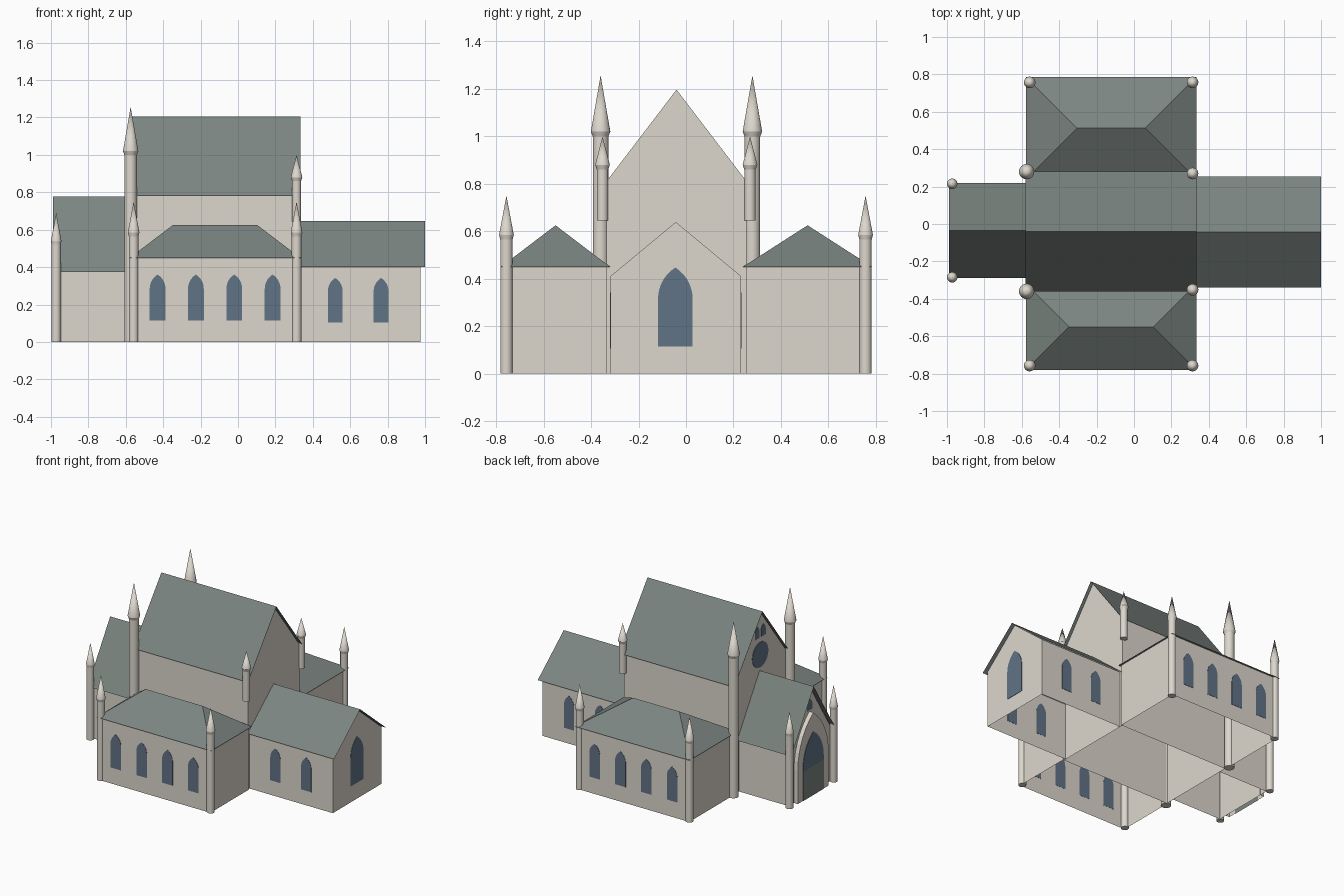
import bpy, bmesh, math
from mathutils import Matrix

cube = bpy.data.objects.get("Cube")
if cube:
    bpy.data.objects.remove(cube, do_unlink=True)


def material(name, rgb):
    m = bpy.data.materials.new(name)
    m.use_nodes = True
    m.diffuse_color = (*rgb, 1)
    bsdf = next(n for n in m.node_tree.nodes if n.type == 'BSDF_PRINCIPLED')
    bsdf.inputs["Base Color"].default_value = (*rgb, 1)
    bsdf.inputs["Roughness"].default_value = 0.9
    return m


STONE = material("pale stone", (0.72, 0.68, 0.61))
SLATE = material("grey green slate", (0.2, 0.235, 0.22))
GLASS = material("blue glass", (0.12, 0.172, 0.24))


def finish(name, bm, mat):
    bmesh.ops.recalc_face_normals(bm, faces=bm.faces)
    mesh = bpy.data.meshes.new(name)
    bm.to_mesh(mesh)
    bm.free()
    mesh.materials.append(mat)
    ob = bpy.data.objects.new(name, mesh)
    bpy.context.collection.objects.link(ob)
    return ob


def prism(name, outline, axis, a, b, mat):
    """Extrude an upright (across, z) outline along x or y; the ground side stays open."""
    bm = bmesh.new()
    ends = []
    for t in (a, b):
        ends.append([bm.verts.new((t, u, z) if axis == 'x' else (u, t, z)) for u, z in outline])
        bm.faces.new(ends[-1])
    n = len(outline)
    for i in range(n):
        j = (i + 1) % n
        if outline[i][1] or outline[j][1]:
            bm.faces.new((ends[0][i], ends[0][j], ends[1][j], ends[1][i]))
    return finish(name, bm, mat)


def arch(centre, half, bottom, spring, apex, steps=7):
    """Pointed arch outline, from the right foot over the apex to the left foot."""
    rise = apex - spring
    r = (half ** 2 + rise ** 2) / (2 * half)
    top = math.atan2(rise, r - half)
    side = [(half, bottom)]
    for i in range(steps + 1):
        t = top * i / steps
        side.append((half - r + r * math.cos(t), spring + r * math.sin(t)))
    left = [(-u, z) for u, z in reversed(side[:-1])]
    return [(centre + u, z) for u, z in side + left]


def gabled(name, walls, roof, yc, half, roof_half, ridge, slope):
    """Stone body with gable ends under an overhanging roof of two thin sheets."""
    top = ridge - 0.008
    prism(name + "_walls", [(yc - half, 0), (yc + half, 0), (yc + half, top - slope * half),
                            (yc, top), (yc - half, top - slope * half)], 'x', *walls, STONE)
    eave = ridge - slope * roof_half
    bm = bmesh.new()
    lines = [[bm.verts.new((x, y, z)) for x in roof]
             for y, z in ((yc - roof_half, eave), (yc, ridge), (yc + roof_half, eave))]
    for low, high in zip(lines, lines[1:]):
        bm.faces.new((low[0], low[1], high[1], high[0]))
    finish(name + "_roof", bm, SLATE)


def hip_roof(name, x0, x1, y0, y1, base, ridge):
    bm = bmesh.new()
    run, yc = (y1 - y0) / 2, (y0 + y1) / 2
    a, b, c, d = [bm.verts.new((x, y, base)) for x, y in ((x0, y0), (x1, y0), (x1, y1), (x0, y1))]
    e, f = [bm.verts.new((x, yc, ridge)) for x in (x0 + run, x1 - run)]
    for face in ((a, b, f, e), (b, c, f), (c, d, e, f), (d, a, e), (d, c, b, a)):
        bm.faces.new(face)
    finish(name, bm, SLATE)


def pinnacle(name, x, y, bottom, shoulder, tip, r, cap):
    """Round shaft, flared collar and a pointed spire."""
    bm = bmesh.new()
    neck = shoulder - 0.02
    for z0, z1, r0, r1 in ((bottom, neck, r, r), (neck, shoulder, r, cap), (shoulder, tip, cap, 0)):
        bmesh.ops.create_cone(bm, segments=24, radius1=r0, radius2=r1, depth=z1 - z0,
                              cap_ends=(z0 == bottom),
                              matrix=Matrix.Translation((x, y, (z0 + z1) / 2)))
    bmesh.ops.remove_doubles(bm, verts=bm.verts, dist=0.0005)
    ob = finish(name, bm, STONE)
    bpy.ops.object.select_all(action='DESELECT')
    ob.select_set(True)
    bpy.context.view_layer.objects.active = ob
    bpy.ops.object.shade_smooth_by_angle(angle=math.radians(16))


# Main bodies
gabled("nave", (-0.56, 0.313), (-0.58, 0.333), -0.04, 0.295, 0.322, 1.205, 1.31)
gabled("chancel", (0.313, 0.975), (0.313, 1.0), -0.043, 0.275, 0.296, 0.647, 0.83)
gabled("porch", (-0.955, -0.56), (-0.99, -0.56), -0.035, 0.235, 0.255, 0.778, 1.59)

# Side aisles with hipped roofs: outer wall, inner wall, outer eave, inner eave
aisles = {"front": (-0.77, -0.334, -0.78, -0.32), "back": (0.77, 0.254, 0.785, 0.24)}
for side, (wall, inner_wall, outer, inner) in aisles.items():
    prism(side + "_aisle_walls", [(-0.565, 0), (0.32, 0), (0.32, 0.449), (-0.565, 0.449)],
          'y', wall, inner_wall, STONE)
    hip_roof(side + "_aisle_roof", -0.578, 0.333, min(outer, inner), max(outer, inner), 0.45, 0.625)

# Pointed windows along both sides
for side, s, chancel_y in (("front", -1, -0.318), ("back", 1, 0.232)):
    for i in range(4):
        prism(f"{side}_aisle_window_{i + 1}", arch(-0.43 + 0.205 * i, 0.042, 0.115, 0.285, 0.36),
              'y', s * 0.769, s * 0.772, GLASS)
    for i in range(2):
        prism(f"{side}_chancel_window_{i + 1}", arch(0.52 + 0.245 * i, 0.04, 0.105, 0.27, 0.342),
              'y', chancel_y - s * 0.001, chancel_y + s * 0.002, GLASS)
prism("chancel_end_window", arch(-0.045, 0.073, 0.115, 0.315, 0.447), 'x', 0.974, 0.977, GLASS)

# Rose window and two small lights in the nave gable
rose = [(-0.04 + 0.09 * math.cos(math.tau * i / 24), 0.89 + 0.09 * math.sin(math.tau * i / 24))
        for i in range(24)]
prism("rose_window", rose, 'x', -0.559, -0.563, GLASS)
for label, y in (("left", -0.075), ("right", -0.005)):
    prism(f"gable_light_{label}", arch(y, 0.025, 1.015, 1.06, 1.1), 'x', -0.559, -0.563, GLASS)

# Porch doorway: projecting arched surround with door, glazed tympanum and a small light above
prism("doorway_surround", arch(-0.035, 0.175, 0, 0.24, 0.59), 'x', -0.954, -0.985, STONE)
prism("doorway_glass", arch(-0.035, 0.116, 0.21, 0.24, 0.455), 'x', -0.984, -0.988, GLASS)
prism("door", [(-0.151, 0), (0.081, 0), (0.081, 0.21), (-0.151, 0.21)], 'x', -0.984, -0.988, SLATE)
prism("porch_gable_light", arch(-0.035, 0.03, 0.6, 0.635, 0.68), 'x', -0.954, -0.958, GLASS)

# Pinnacles, set in pairs
pairs = (
    ("nave_west", -0.574, (-0.36, 0.28), 0, 1.02, 1.257, 0.033, 0.041),
    ("nave_east", 0.313, (-0.352, 0.27), 0.645, 0.88, 1.0, 0.024, 0.031),
    ("porch", -0.972, (-0.285, 0.215), 0, 0.54, 0.69, 0.025, 0.028),
    ("aisle_west", -0.558, (-0.757, 0.757), 0, 0.585, 0.75, 0.026, 0.031),
    ("aisle_east", 0.313, (-0.757, 0.757), 0, 0.585, 0.75, 0.026, 0.031),
)
for name, x, ys, *shape in pairs:
    for side, y in zip(("front", "back"), ys):
        pinnacle(f"{name}_{side}_pinnacle", x, y, *shape)
